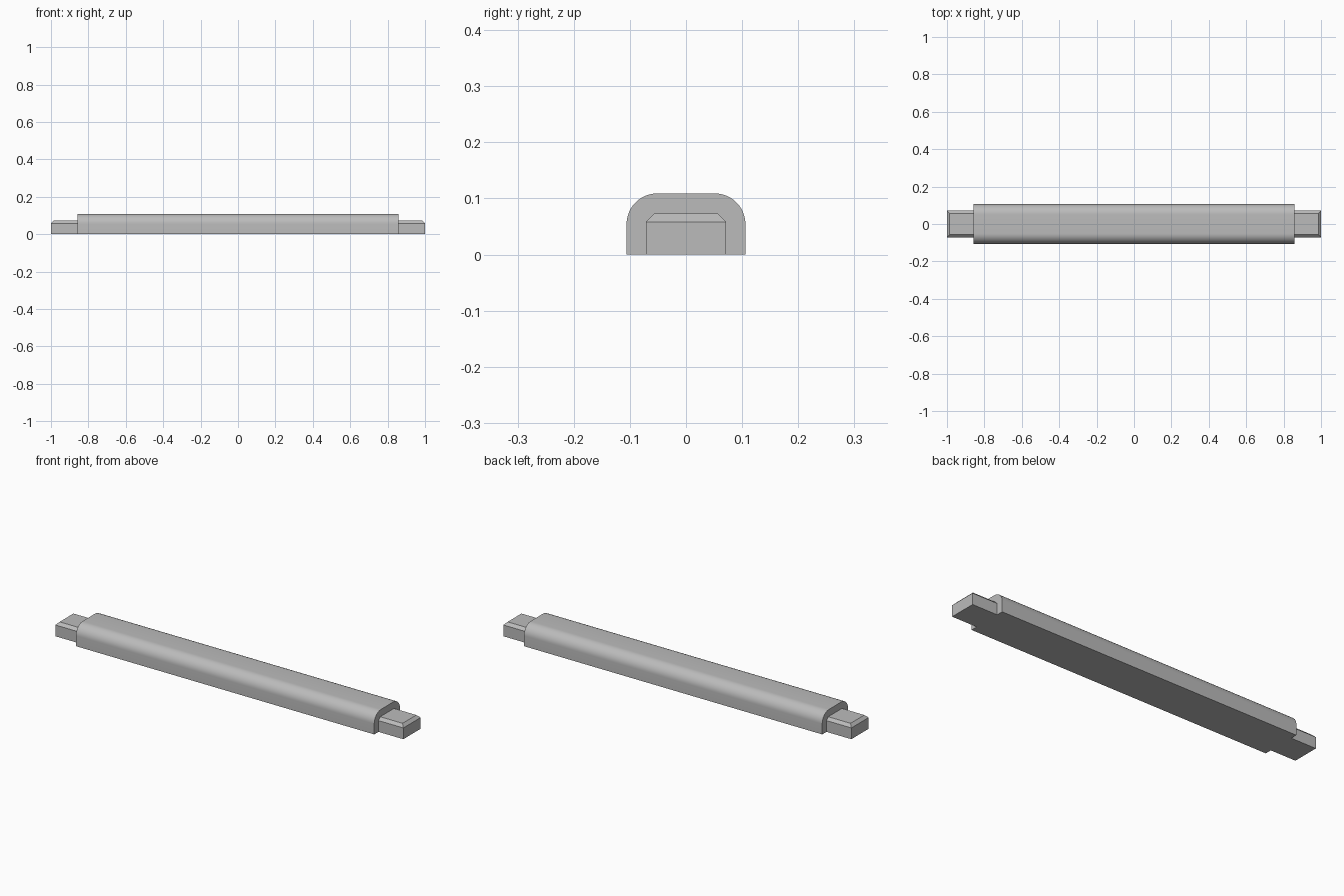
import bpy
import bmesh
import math

if "Cube" in bpy.data.objects:
    bpy.data.objects.remove(bpy.data.objects["Cube"], do_unlink=True)

BODY_END, BODY_HALF, BODY_TOP, ROUND = 0.857, 0.106, 0.109, 0.055
TENON_HALF, TENON_TOP, CHAMFER = 0.071, 0.073, 0.0145

grey = bpy.data.materials.new("plain grey")
grey.use_nodes = True
colour = (0.5, 0.5, 0.5, 1)
grey.diffuse_color = colour
grey.node_tree.nodes["Principled BSDF"].inputs["Base Color"].default_value = colour


def make_object(name, bm):
    bmesh.ops.recalc_face_normals(bm, faces=bm.faces)
    mesh = bpy.data.meshes.new(name)
    bm.to_mesh(mesh)
    bm.free()
    mesh.materials.append(grey)
    obj = bpy.data.objects.new(name, mesh)
    bpy.context.collection.objects.link(obj)
    return obj


def box(x0, x1, half, top):
    bm = bmesh.new()
    bmesh.ops.create_cube(bm, size=1)
    for v in bm.verts:
        v.co = (x0 if v.co.x < 0 else x1, 2 * half * v.co.y, top if v.co.z > 0 else 0)
    return bm


def bevel_edges(bm, rule, width, segments):
    edges = [e for e in bm.edges if rule(*(v.co for v in e.verts))]
    bmesh.ops.bevel(bm, geom=edges, offset=width, offset_type='OFFSET',
                    segments=segments, profile=0.5, affect='EDGES')


# Long beam with rounded upper edges and a flat underside
bm = box(-BODY_END, BODY_END, BODY_HALF, BODY_TOP)
bevel_edges(bm, lambda a, b: min(a.z, b.z) > 0 and abs(a.x - b.x) > 1, ROUND, 12)
beam = make_object("beam", bm)
bpy.context.view_layer.objects.active = beam
beam.select_set(True)
bpy.ops.object.shade_smooth_by_angle(angle=math.radians(30))
beam.select_set(False)

# Narrow end tenons, chamfered on the sides and outer end of the top
for name, side in (("left_tenon", 1), ("right_tenon", -1)):
    bm = box(BODY_END, 1, TENON_HALF, TENON_TOP)
    bevel_edges(bm, lambda a, b: min(a.z, b.z) > 0 and max(a.x, b.x) > BODY_END + 0.01,
                CHAMFER, 1)
    for v in bm.verts:
        v.co.x *= side
    make_object(name, bm)
